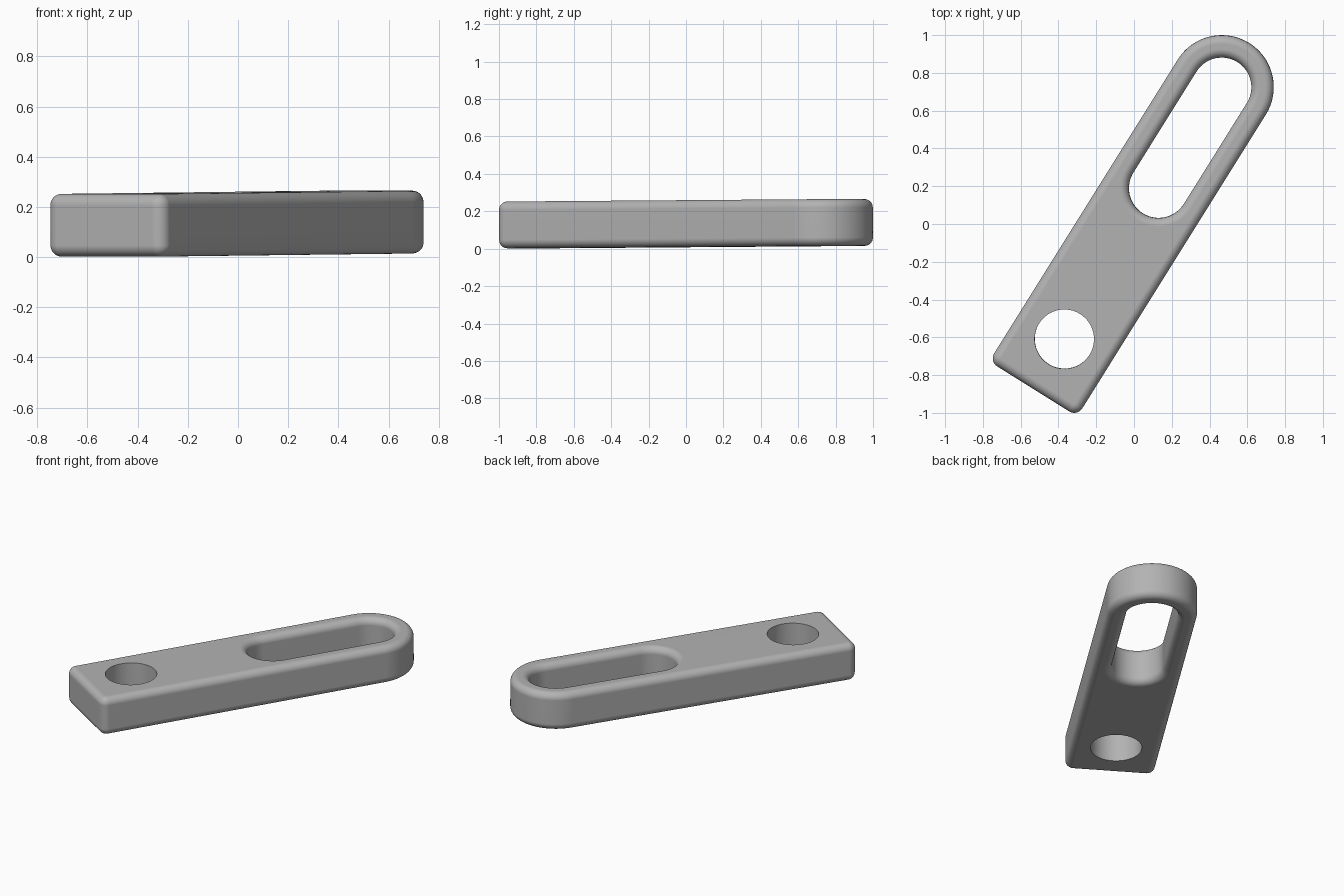
import bpy, bmesh
from math import sin, cos, pi, radians
from mathutils import Matrix, Vector

if "Cube" in bpy.data.objects:
    bpy.data.objects.remove(bpy.data.objects["Cube"])

R, HOLE_R, FILLET, THICK = 0.275, 0.157, 0.045, 0.25
END, SLOT_END, HOLE_X = -1.883, -0.631, -1.572
CORNER = 0.05


def arc(cx, cy, r, a0, a1, n):
    """Points on an arc, angles in degrees."""
    return [(cx + r * cos(radians(a0 + (a1 - a0) * i / n)),
             cy + r * sin(radians(a0 + (a1 - a0) * i / n))) for i in range(n + 1)]


def bar_outline(inset):
    """Round at one end, square with softened corners at the other."""
    c, e = CORNER - inset, R - CORNER
    return (arc(0, 0, R - inset, -90, 90, 48)
            + arc(END + CORNER, e, c, 90, 180, 8)
            + arc(END + CORNER, -e, c, 180, 270, 8))


def slot_outline(grow):
    r = HOLE_R + grow
    return arc(0, 0, r, -90, 90, 32) + arc(SLOT_END, 0, r, 90, 270, 32)


def hole_outline(grow):
    return arc(HOLE_X, 0, HOLE_R, 0, 360, 64)[:-1]


def loft(bm, levels, outline):
    """Stack one outline at (offset, z) levels and cap both ends."""
    rings = [[bm.verts.new((x, y, z)) for x, y in outline(d)] for d, z in levels]
    for a, b in zip(rings, rings[1:]):
        for i in range(len(a)):
            j = (i + 1) % len(a)
            bm.faces.new((a[i], a[j], b[j], b[i]))
    bm.faces.new(rings[0][::-1])
    bm.faces.new(rings[-1])


def make_object(name, bm):
    bmesh.ops.recalc_face_normals(bm, faces=bm.faces)
    mesh = bpy.data.meshes.new(name)
    bm.to_mesh(mesh)
    bm.free()
    ob = bpy.data.objects.new(name, mesh)
    bpy.context.collection.objects.link(ob)
    return ob


# Quarter-round edge profile, mirrored for top and bottom
N = 8
lower = [(FILLET * (1 - sin(i * pi / 2 / N)), FILLET * (1 - cos(i * pi / 2 / N)))
         for i in range(N + 1)]
profile = lower + [(d, THICK - z) for d, z in lower[::-1]]

# Bar body
bm = bmesh.new()
loft(bm, profile, bar_outline)
bar = make_object("slotted_bar", bm)

# Cutter: slot with flared rims and a plain round hole
bm = bmesh.new()
loft(bm, [(FILLET, -0.1)] + profile + [(FILLET, THICK + 0.1)], slot_outline)
loft(bm, [(0, -0.1), (0, THICK + 0.1)], hole_outline)
cutter = make_object("slot_and_hole_cutter", bm)
cutter.hide_render = True

bpy.ops.object.select_all(action='DESELECT')
bpy.context.view_layer.objects.active = bar
bar.select_set(True)
cut = bar.modifiers.new("cut", 'BOOLEAN')
cut.object = cutter
cut.solver = 'EXACT'
bpy.ops.object.modifier_apply(modifier=cut.name)
bpy.data.objects.remove(cutter)

# Smooth rounded edges, crisp hole rim
bpy.ops.object.shade_smooth_by_angle(angle=radians(35))
normals = bar.modifiers.new("flat_face_normals", 'WEIGHTED_NORMAL')
normals.keep_sharp = True

# Colour
grey = bpy.data.materials.new("light_grey")
grey.use_nodes = True
colour = (0.45, 0.45, 0.45, 1)
grey.diffuse_color = colour
grey.node_tree.nodes["Principled BSDF"].inputs["Base Color"].default_value = colour
bar.data.materials.clear()
bar.data.materials.append(grey)

# Lay the bar diagonally with its very slight tilt
bar.matrix_world = (Matrix.Translation(Vector((0.465, 0.725, 0.014)))
                    @ Matrix.Rotation(radians(58), 4, 'Z')
                    @ Matrix.Rotation(-0.0065, 4, 'Y'))
